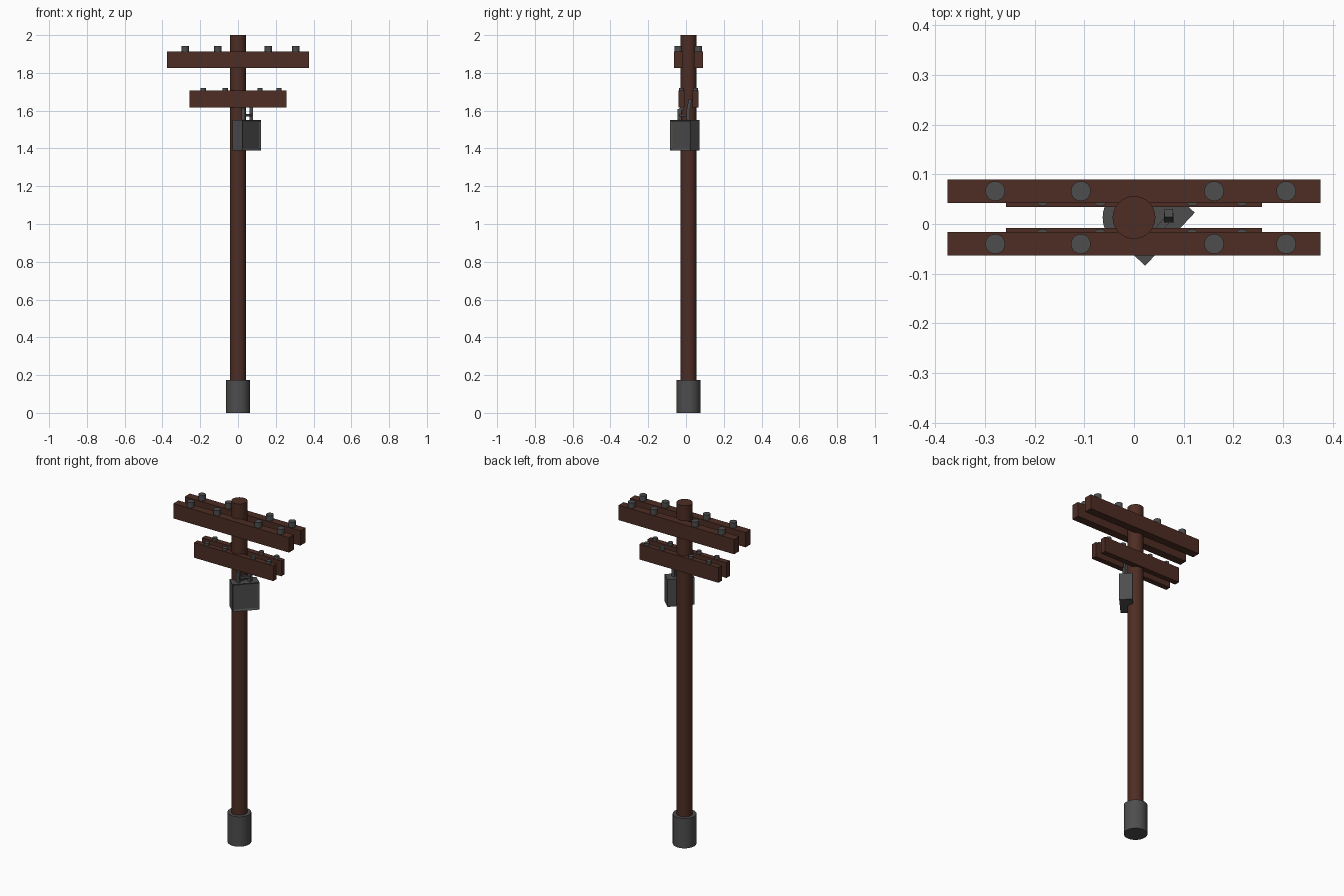
import bpy, bmesh, math
from mathutils import Vector, Matrix

if "Cube" in bpy.data.objects:
    bpy.data.objects.remove(bpy.data.objects["Cube"])


def material(name, rgb):
    m = bpy.data.materials.new(name)
    m.diffuse_color = (*rgb, 1)
    m.use_nodes = True
    m.node_tree.nodes["Principled BSDF"].inputs["Base Color"].default_value = m.diffuse_color
    return m


BROWN = material("brown_wood", (0.075, 0.026, 0.017))
GREY = material("grey_metal", (0.075, 0.075, 0.075))
CY = 0.013  # the pole stands slightly behind centre


def finish(name, bm, mat, smooth=False):
    bmesh.ops.recalc_face_normals(bm, faces=bm.faces)
    me = bpy.data.meshes.new(name)
    bm.to_mesh(me)
    bm.free()
    me.materials.append(mat)
    ob = bpy.data.objects.new(name, me)
    bpy.context.collection.objects.link(ob)
    if smooth:
        bpy.ops.object.select_all(action='DESELECT')
        ob.select_set(True)
        bpy.context.view_layer.objects.active = ob
        bpy.ops.object.shade_smooth_by_angle()
    return ob


def cylinder(name, x, y, z0, z1, r, mat, sides=32):
    bm = bmesh.new()
    bmesh.ops.create_cone(bm, cap_ends=True, segments=sides, radius1=r, radius2=r,
                          depth=z1 - z0, matrix=Matrix.Translation((x, y, (z0 + z1) / 2)))
    return finish(name, bm, mat, True)


def box(name, centre, size, mat):
    bm = bmesh.new()
    bmesh.ops.create_cube(bm, size=1, matrix=Matrix.Translation(centre) @ Matrix.Diagonal((*size, 1)))
    return finish(name, bm, mat)


def bar(name, a, b, width, mat):
    """Square bar between two points."""
    a, b = Vector(a), Vector(b)
    d = b - a
    bm = bmesh.new()
    bmesh.ops.create_cube(bm, size=1, matrix=Matrix.Translation((a + b) / 2)
                          @ d.to_track_quat('Z', 'Y').to_matrix().to_4x4()
                          @ Matrix.Diagonal((width, width, d.length, 1)))
    return finish(name, bm, mat)


# pole and its footing
cylinder("pole", 0, CY, 0.1, 2.0, 0.043, BROWN)
cylinder("footing", 0, CY, 0, 0.175, 0.063, GREY)

# paired crossarms with insulators: half length, y offset, thickness, z range, insulators
ARMS = [
    ("upper", 0.375, 0.053, 0.047, 1.825, 1.912, (-0.279, -0.107, 0.161, 0.306), 0.020, 1.943),
    ("lower", 0.257, 0.037, 0.032, 1.617, 1.706, (-0.184, -0.068, 0.117, 0.217), 0.014, 1.721),
]
for label, half, off, thick, z0, z1, xs, r, ztop in ARMS:
    for side, s in (("front", -1), ("back", 1)):
        y = CY + s * off
        box(f"{label}_{side}_crossarm", (0, y, (z0 + z1) / 2), (2 * half, thick, z1 - z0), BROWN)
        for i, x in enumerate(xs):
            cylinder(f"{label}_{side}_insulator_{i + 1}", x, y, z1 - 0.01, ztop, r, GREY, 20)

# transformer box turned toward the front right, door and side inset
W, D, H = 0.146, 0.072, 0.16
bm = bmesh.new()
bmesh.ops.create_cube(bm, size=1, matrix=Matrix.Diagonal((W, D, H, 1)))
door = [f for f in bm.faces if f.normal.y < -0.9]
bmesh.ops.inset_region(bm, faces=door, thickness=0.014, depth=0)
bmesh.ops.translate(bm, verts=door[0].verts, vec=(0, 0.006, 0))
cabinet = finish("transformer_box", bm, GREY)
cabinet.matrix_world = Matrix.Translation((0.046, -0.006, 1.47)) @ Matrix.Rotation(math.radians(47), 4, 'Z')

# bent conduits rising from the box to the lower crossarms
for i, (x, y) in enumerate(((0.028, -0.035), (0.07, 0.012))):
    bar(f"conduit_post_{i + 1}", (x, y, 1.54), (x, y, 1.61), 0.02, GREY)
    bar(f"conduit_bend_{i + 1}", (x, y, 1.6), (x, 0.022, 1.66), 0.017, GREY)
bar("conduit_tie", (0.028, -0.035, 1.575), (0.07, 0.012, 1.575), 0.014, GREY)
